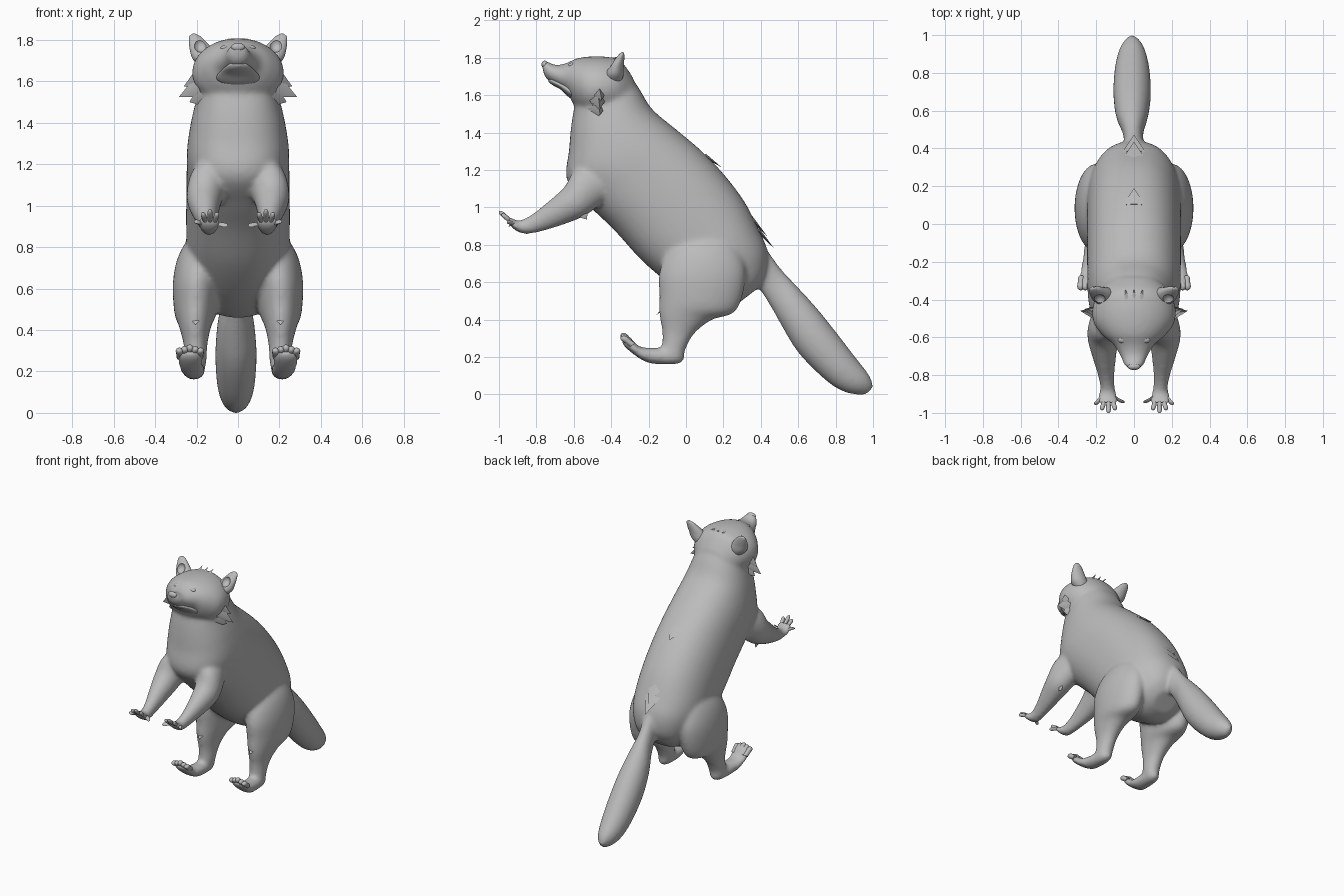
import bpy, bmesh, math
from mathutils import Vector

cube = bpy.data.objects.get("Cube")
if cube:
    bpy.data.objects.remove(cube, do_unlink=True)

fur = bpy.data.materials.new("plain_grey")
fur.use_nodes = True
GREY = (0.5, 0.5, 0.5, 1)
fur.diffuse_color = GREY
fur.node_tree.nodes["Principled BSDF"].inputs["Base Color"].default_value = GREY


def add_object(name, bm):
    bmesh.ops.recalc_face_normals(bm, faces=bm.faces)
    mesh = bpy.data.meshes.new(name)
    bm.to_mesh(mesh)
    bm.free()
    mesh.materials.append(fur)
    obj = bpy.data.objects.new(name, mesh)
    bpy.context.collection.objects.link(obj)
    return obj


def activate(obj):
    bpy.ops.object.select_all(action='DESELECT')
    obj.select_set(True)
    bpy.context.view_layer.objects.active = obj


def smooth(obj, angle=50):
    activate(obj)
    bpy.ops.object.shade_smooth_by_angle(angle=math.radians(angle))
    return obj


def blend(a, b, c, d, t):
    # Catmull-Rom spline through neighbouring stations
    return [0.5 * (2 * q + (r - p) * t + (2 * p - 5 * q + 4 * r - s) * t * t
                   + (3 * q - p - 3 * r + s) * t ** 3) for p, q, r, s in zip(a, b, c, d)]


def loft(name, stations, side=1, sides=40, steps=5, power=1.0):
    # station: centre x, half width, upper y, upper z, lower y, lower z
    n = len(stations)
    rows = []
    for i in range(n - 1):
        four = [stations[min(max(j, 0), n - 1)] for j in range(i - 1, i + 3)]
        rows += [blend(*four, k / steps) for k in range(steps)]
    rows.append(stations[-1])
    outline = []
    for k in range(sides):
        c, s = (f(2 * math.pi * k / sides) for f in (math.cos, math.sin))
        outline.append([math.copysign(abs(u) ** power, u) for u in (c, s)])
    bm = bmesh.new()
    rings = []
    for x, w, ya, za, yb, zb in rows:
        mid = Vector((x * side, (ya + yb) / 2, (za + zb) / 2))
        up = Vector((0, (ya - yb) / 2, (za - zb) / 2))
        rings.append([bm.verts.new(mid + up * s + Vector((w * c, 0, 0))) for c, s in outline])
    for lo, hi in zip(rings, rings[1:]):
        for k in range(sides):
            bm.faces.new((lo[k], lo[(k + 1) % sides], hi[(k + 1) % sides], hi[k]))
    bm.faces.new(rings[0])
    bm.faces.new(rings[-1])
    return add_object(name, bm)


def digit(name, start, end, r, normal, side):
    # rounded finger or toe between two points
    rows = []
    for t, f in ((0, .9), (.4, .9), (.75, 1), (.93, .7), (1, .1)):
        x, y, z = Vector(start).lerp(Vector(end), t)
        dy, dz = normal[0] * r * f, normal[1] * r * f
        rows.append((x, r * f, y + dy, z + dz, y - dy, z - dz))
    return smooth(loft(name, rows, side, 10, 2))


def tuft(name, base, tip, across, thick=0.012):
    # flattened pointed lock of hair
    base, tip, across = Vector(base), Vector(tip), Vector(across)
    lift = (tip - base).cross(across).normalized() * thick
    bm = bmesh.new()
    v = [bm.verts.new(p) for p in (base - across, base + lift, base + across, base - lift, tip)]
    bm.faces.new(v[:4])
    for k in range(4):
        bm.faces.new((v[k], v[(k + 1) % 4], v[4]))
    return smooth(add_object(name, bm), 80)


def ball(name, centre, radii):
    bm = bmesh.new()
    bmesh.ops.create_uvsphere(bm, u_segments=20, v_segments=12, radius=1)
    for v in bm.verts:
        v.co = Vector(centre) + Vector([c * r for c, r in zip(v.co, radii)])
    return smooth(add_object(name, bm))


# Trunk, head and tail
torso = loft("body", [
    (0, .16, -.33, 1.75, -.59, 1.57), (0, .19, -.25, 1.635, -.612, 1.45),
    (0, .222, -.18, 1.525, -.625, 1.31), (0, .245, -.05, 1.415, -.635, 1.14),
    (0, .248, .08, 1.305, -.51, 1.00), (0, .25, .20, 1.18, -.385, .88),
    (0, .25, .31, 1.035, -.24, .72), (0, .245, .39, .88, -.10, .60),
    (0, .215, .435, .77, .02, .52), (0, .16, .435, .66, .16, .46),
    (0, .09, .40, .58, .27, .48)], power=.88)
head = loft("head", [
    (0, .024, -.772, 1.78, -.765, 1.728), (0, .05, -.752, 1.787, -.748, 1.688),
    (0, .074, -.70, 1.762, -.695, 1.655), (0, .11, -.64, 1.772, -.635, 1.61),
    (0, .165, -.58, 1.798, -.60, 1.55), (0, .215, -.50, 1.808, -.54, 1.49),
    (0, .218, -.42, 1.805, -.45, 1.475), (0, .185, -.35, 1.785, -.36, 1.49),
    (0, .11, -.28, 1.69, -.29, 1.53)])
tail = loft("tail", [
    (0, .05, .34, .86, .30, .64), (0, .052, .435, .77, .385, .57),
    (-.005, .055, .51, .67, .455, .465), (-.01, .082, .602, .57, .518, .355),
    (-.01, .097, .703, .458, .588, .24), (-.01, .099, .803, .333, .677, .14),
    (-.01, .088, .903, .203, .787, .045), (-.01, .062, .98, .103, .877, .004),
    (-.01, .018, 1.005, .04, .965, -.002)])
parts = [torso, head, tail]

# Arms and legs, blended into the trunk
for side in (1, -1):
    parts.append(loft("arm", [
        (.12, .06, -.42, 1.26, -.33, 1.10), (.145, .09, -.585, 1.21, -.45, 1.02),
        (.162, .085, -.65, 1.11, -.54, .955), (.158, .064, -.742, 1.028, -.65, .91),
        (.148, .045, -.822, .965, -.76, .875), (.14, .039, -.887, .932, -.85, .857),
        (.14, .053, -.922, .938, -.907, .873), (.137, .058, -.95, .955, -.945, .91)], side))
    parts.append(loft("leg", [
        (.13, .06, .0, .90, .22, .90), (.178, .10, -.10, .77, .28, .79),
        (.198, .115, -.143, .65, .32, .64), (.205, .103, -.143, .53, .27, .45),
        (.207, .077, -.143, .43, .14, .40), (.205, .058, -.128, .34, .045, .325),
        (.205, .053, -.128, .27, -.005, .235), (.21, .05, -.14, .253, -.025, .168),
        (.215, .055, -.18, .25, -.17, .163), (.225, .06, -.25, .258, -.24, .187),
        (.23, .064, -.295, .303, -.32, .247), (.23, .052, -.318, .323, -.345, .283)], side))

bpy.ops.object.select_all(action='DESELECT')
for p in parts:
    p.select_set(True)
bpy.context.view_layer.objects.active = torso
bpy.ops.object.join()
skin = torso.modifiers.new("skin", 'REMESH')
skin.mode = 'VOXEL'
skin.voxel_size = 0.011
soften = torso.modifiers.new("soften", 'SMOOTH')
soften.factor = 0.5
soften.iterations = 16
for mod in ("skin", "soften"):
    bpy.ops.object.modifier_apply(modifier=mod)
smooth(torso, 80)

# Lower jaw and nose
smooth(loft("lower_jaw", [
    (0, .014, -.738, 1.688, -.735, 1.672), (0, .045, -.725, 1.695, -.715, 1.655),
    (0, .08, -.67, 1.672, -.67, 1.63), (0, .105, -.61, 1.65, -.62, 1.585),
    (0, .08, -.56, 1.63, -.57, 1.57)]))
ball("nose", (0, -.755, 1.765), (.034, .018, .02))

for side, tag in ((1, "left"), (-1, "right")):
    ball(tag + "_eye", (.062 * side, -.610, 1.76), (.024, .02, .014))

    # Cupped ear
    ear = loft(tag + "_ear", [
        (.14, .03, -.41, 1.66, -.35, 1.66), (.155, .062, -.43, 1.705, -.335, 1.705),
        (.175, .057, -.412, 1.75, -.333, 1.75), (.195, .042, -.382, 1.79, -.33, 1.79),
        (.208, .027, -.36, 1.816, -.33, 1.818), (.212, .006, -.345, 1.83, -.335, 1.83)], side)
    cutter = ball("ear_cutter", (.182 * side, -.415, 1.78), (.035, .045, .04))
    cup = ear.modifiers.new("cup", 'BOOLEAN')
    cup.operation = 'DIFFERENCE'
    cup.object = cutter
    activate(ear)
    bpy.ops.object.modifier_apply(modifier="cup")
    bpy.data.objects.remove(cutter, do_unlink=True)
    smooth(ear)

    # Fingers and toes
    for i, (x0, x1, y, z) in enumerate(((.10, .055, -.945, .905), (.115, .10, -.985, .965),
                                        (.135, .135, -1.0, .98), (.155, .17, -.985, .965),
                                        (.175, .205, -.955, .925))):
        digit(f"{tag}_finger_{i + 1}", (x0, -.92, .913), (x1, y, z), .013, (.6, .8), side)
    for i in range(5):
        x, rise = .185 + .0235 * i, .008 * (2 - abs(i - 2))
        digit(f"{tag}_toe_{i + 1}", (x, -.285, .265), (x - .004 + .002 * i, -.345, .31 + rise),
              .019, (.8, .6), side)

    # Cheek ruff, elbow and shin hair
    for i, (tx, ty, tz, root) in enumerate(((.285, -.46, 1.525, 1.60), (.262, -.45, 1.575, 1.64),
                                            (.235, -.46, 1.50, 1.54))):
        tuft(f"{tag}_cheek_tuft_{i + 1}", (.13 * side, -.48, root), (tx * side, ty, tz),
             (.03 * side, 0, .08), .07)
    tuft(tag + "_elbow_tuft", (.18 * side, -.58, 1.0), (.19 * side, -.53, .935), (0, .06, .03), .03)
    tuft(tag + "_shin_tuft", (.205 * side, -.10, .48), (.205 * side, -.158, .425), (.05, 0, 0))

# Hair locks along the spine and crown
for i, (y, z, drop) in enumerate(((-.06, 1.415, .025), (0, 1.358, .04), (.19, 1.215, .07),
                                  (.435, .845, .11), (.472, .78, .11))):
    tuft(f"spine_tuft_{i + 1}", (0, y - .09, z + drop - .008), (0, y, z), (.06, 0, 0))
for i, x in enumerate((-.035, 0, .035)):
    tuft(f"crown_tuft_{i + 1}", (x, -.42, 1.785), (x * 1.3, -.345, 1.808), (.02, 0, 0))
